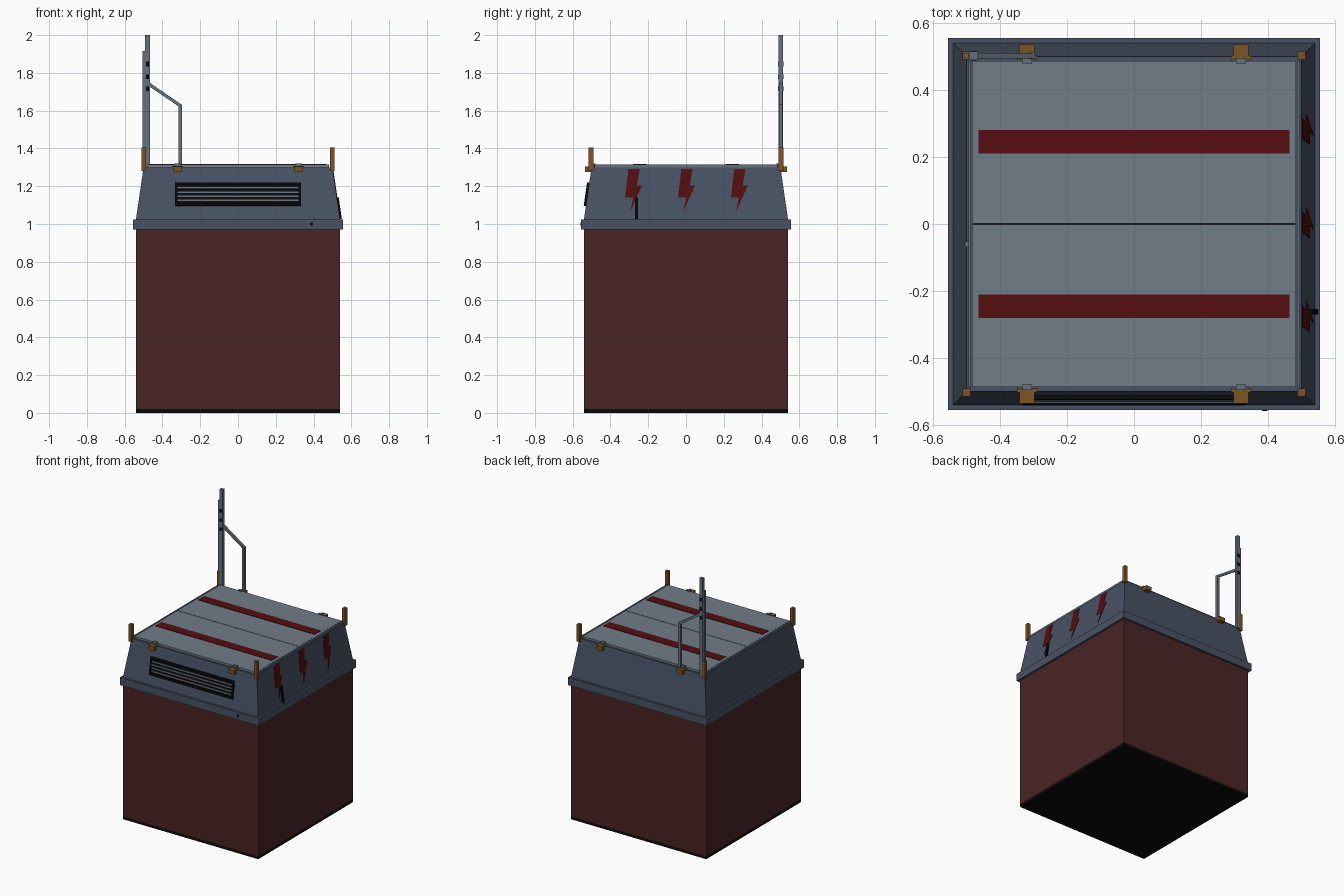
import bpy
import bmesh
from math import atan2
from mathutils import Vector, Matrix

if "Cube" in bpy.data.objects:
    bpy.data.objects.remove(bpy.data.objects["Cube"], do_unlink=True)


def material(name, rgb):
    m = bpy.data.materials.new(name)
    m.use_nodes = True
    m.diffuse_color = (*rgb, 1)
    m.node_tree.nodes["Principled BSDF"].inputs["Base Color"].default_value = (*rgb, 1)
    return m


MAROON = material("maroon wall", (0.07, 0.018, 0.018))
SLATE = material("slate blue shell", (0.066, 0.086, 0.128))
GREY = material("light grey lid", (0.165, 0.205, 0.25))
STEEL = material("steel grey", (0.13, 0.165, 0.21))
RED = material("warning red", (0.09, 0.004, 0.005))
ORANGE = material("orange brown", (0.21, 0.09, 0.016))
BLACK = material("black", (0.003, 0.003, 0.003))


def finish(name, bm, mat):
    bmesh.ops.recalc_face_normals(bm, faces=bm.faces)
    mesh = bpy.data.meshes.new(name)
    bm.to_mesh(mesh)
    bm.free()
    mesh.materials.append(mat)
    ob = bpy.data.objects.new(name, mesh)
    bpy.context.collection.objects.link(ob)
    return ob


def box(name, centre, size, mat, rot=None, taper=1.0):
    """Box about its centre; taper scales the top face."""
    bm = bmesh.new()
    bmesh.ops.create_cube(bm, size=1)
    for v in bm.verts:
        s = taper if v.co.z > 0 else 1
        v.co = Vector((v.co.x * size[0] * s, v.co.y * size[1] * s, v.co.z * size[2]))
    m = Matrix.Translation(centre)
    bm.transform(m @ rot.to_4x4() if rot else m)
    return finish(name, bm, mat)


def span(name, lo, hi, mat):
    lo, hi = Vector(lo), Vector(hi)
    return box(name, (lo + hi) / 2, hi - lo, mat)


# Shell profile: half width at a given height of the sloping part
Z0, Z1, W0, W1 = 1.025, 1.30, 0.54, 0.50
SLOPE = atan2(W0 - W1, Z1 - Z0)


def half(z):
    return W0 + (W1 - W0) * (z - Z0) / (Z1 - Z0)


# Walls, base, band and tapered upper shell
span("base_plate", (-0.54, -0.54, 0), (0.54, 0.54, 0.02), BLACK)
span("lower_walls", (-0.54, -0.54, 0.02), (0.54, 0.54, 0.98), MAROON)
span("waist_band", (-0.555, -0.555, 0.97), (0.555, 0.555, Z0), SLATE)
box("upper_shell", (0, 0, (Z0 + Z1) / 2), (2 * W0, 2 * W0, Z1 - Z0), SLATE, taper=W1 / W0)
box("band_keyhole", (0.39, -0.556, 1.0), (0.016, 0.004, 0.016), BLACK)

# Two roof doors with a seam and painted stripes
span("roof_seam", (-0.48, -0.01, 1.29), (0.48, 0.01, 1.306), BLACK)
for side, s in (("front", -1), ("back", 1)):
    box(f"{side}_roof_door", (0, s * 0.2445, 1.306), (0.966, 0.485, 0.016), GREY)
    box(f"{side}_roof_stripe", (0, s * 0.245, 1.315), (0.93, 0.07, 0.004), RED)
for side, s in (("right", -1), ("left", 1)):
    box(f"{side}_roof_rail", (s * 0.49, 0, 1.307), (0.008, 0.97, 0.018), STEEL)
box("side_latch", (-0.499, -0.06, 1.303), (0.012, 0.016, 0.012), STEEL)

# Corner posts and roof hinges
for sy, end in ((-1, "front"), (1, "back")):
    for sx, side in ((-1, "right"), (1, "left")):
        tag = f"{end}_{side}"
        box(f"{tag}_corner_post", (sx * 0.5, sy * 0.503, 1.343), (0.024, 0.024, 0.125), ORANGE)
        box(f"{tag}_hinge", (sx * 0.32, sy * 0.513, 1.29), (0.045, 0.045, 0.03), ORANGE)
        box(f"{tag}_hinge_wing", (sx * 0.32, sy * 0.496, 1.303), (0.06, 0.014, 0.008), ORANGE)
        box(f"{tag}_hinge_tab", (sx * 0.32, sy * 0.487, 1.312), (0.03, 0.016, 0.018), STEEL)

# Front ventilation grille, tilted with the shell
tilt = Matrix.Rotation(-SLOPE, 3, "X")


def grille_bar(name, x, z, w, h, depth, mat):
    box(name, (x, -half(z), z), (w, depth, h), mat, tilt)


grille_bar("grille_back", 0, 1.157, 0.66, 0.12, 0.006, BLACK)
for i, z in enumerate((1.102, 1.212)):
    grille_bar(f"grille_frame_{i}", 0, z, 0.666, 0.014, 0.024, BLACK)
for i, x in enumerate((-0.327, 0.327)):
    grille_bar(f"grille_side_{i}", x, 1.157, 0.013, 0.115, 0.024, BLACK)
for i in range(4):
    grille_bar(f"grille_slat_{i}", 0, 1.124 + i * 0.022, 0.64, 0.008, 0.018, STEEL)

# Lightning bolts on the left side, laid on the slope
BOLT = [(-0.025, 1.29), (0.035, 1.29), (0.02, 1.205), (0.048, 1.205),
        (-0.015, 1.065), (0.0, 1.14), (-0.042, 1.14)]
for i, yc in enumerate((-0.28, 0, 0.28)):
    bm = bmesh.new()
    face = bm.faces.new([bm.verts.new((half(z) - 0.002, yc + y, z)) for y, z in BOLT])
    out = bmesh.ops.extrude_face_region(bm, geom=[face])["geom"]
    bmesh.ops.translate(bm, vec=(0.005, 0, 0),
                        verts=[g for g in out if isinstance(g, bmesh.types.BMVert)])
    finish(f"bolt_sign_{i}", bm, RED)
box("side_handle", (half(1.083) + 0.003, -0.262, 1.083), (0.014, 0.016, 0.115), BLACK,
    Matrix.Rotation(-SLOPE, 3, "Y"))


# Mast with a bent brace at the back right corner
def bar(name, a, b, width, mat):
    a, b = Vector(a), Vector(b)
    d = b - a
    box(name, (a + b) / 2, (width, width, d.length), mat,
        Matrix.Rotation(atan2(d.x, d.z), 3, "Y"))


Y = 0.502
bar("mast", (-0.479, Y, 1.29), (-0.479, Y, 2.0), 0.025, STEEL)
bar("mast_strip", (-0.499, Y, 1.3), (-0.499, Y, 1.915), 0.013, STEEL)
bar("brace_arm", (-0.479, Y, 1.745), (-0.303, Y, 1.625), 0.017, STEEL)
bar("brace_leg", (-0.305, Y, 1.29), (-0.305, Y, 1.632), 0.019, STEEL)
for i, z in enumerate((1.715, 1.78, 1.847)):
    box(f"mast_hole_{i}", (-0.479, Y, z), (0.017, 0.028, 0.024), BLACK)
